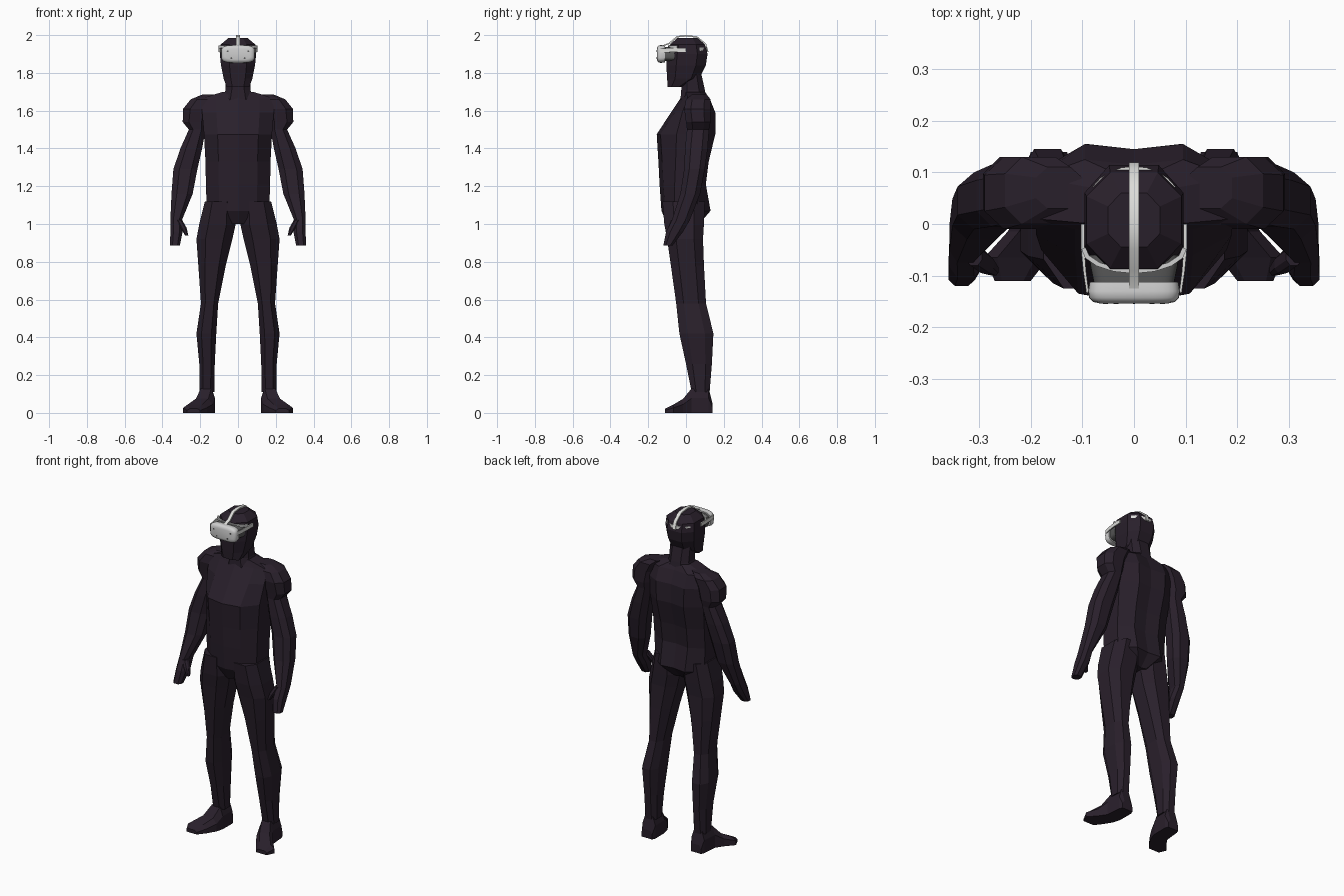
import bpy, bmesh, math
from mathutils import Vector

if "Cube" in bpy.data.objects:
    bpy.data.objects.remove(bpy.data.objects["Cube"])


def material(name, r, g, b):
    m = bpy.data.materials.new(name)
    m.use_nodes = True
    m.diffuse_color = (r, g, b, 1)
    m.node_tree.nodes["Principled BSDF"].inputs["Base Color"].default_value = (r, g, b, 1)
    return m


SUIT = material("dark plum", 0.022, 0.014, 0.024)
SHELL = material("light grey", 0.62, 0.62, 0.62)
STRAP = material("pale grey", 0.72, 0.72, 0.70)
PAD = material("dark grey", 0.10, 0.10, 0.10)


def loft(name, rings, mat, mirror=False, smooth=False):
    """Skin a row of point rings, closing both ends."""
    bm = bmesh.new()
    rows = [[bm.verts.new(p) for p in ring] for ring in rings]
    n = len(rows[0])
    for a, b in zip(rows, rows[1:]):
        for i in range(n):
            j = (i + 1) % n
            bm.faces.new((a[i], a[j], b[j], b[i]))
    bm.faces.new(rows[0])
    bm.faces.new(rows[-1])
    bmesh.ops.recalc_face_normals(bm, faces=bm.faces)
    mesh = bpy.data.meshes.new(name)
    bm.to_mesh(mesh)
    bm.free()
    mesh.materials.append(mat)
    ob = bpy.data.objects.new(name, mesh)
    bpy.context.collection.objects.link(ob)
    if mirror:
        ob.modifiers.new("Mirror", 'MIRROR').use_clip = False
    if smooth:
        bpy.context.view_layer.objects.active = ob
        bpy.ops.object.select_all(action='DESELECT')
        ob.select_set(True)
        bpy.ops.object.shade_smooth_by_angle(angle=math.radians(40))
    return ob


def octagon(z, x0, x1, y0, y1, c=0.5):
    """Chamfered box outline at height z."""
    cx, cy, rx, ry = (x0 + x1) / 2, (y0 + y1) / 2, (x1 - x0) / 2, (y1 - y0) / 2
    unit = [(1, c), (c, 1), (-c, 1), (-1, c), (-1, -c), (-c, -1), (c, -1), (1, -c)]
    return [(cx + u * rx, cy + v * ry, z) for u, v in unit]


# Torso: height, half width, front y, side front y, side back y, back y
def torso_ring(z, w, f, sf, sb, b):
    half = [(0, f), (w * .6, f + .02), (w, sf), (w, sb), (w * .5, b), (0, b - .01)]
    return [(x, y, z) for x, y in half] + [(-x, y, z) for x, y in half[-2:0:-1]]


loft("torso", [torso_ring(*r) for r in (
    (1.0, .06, -.10, -.06, .03, .07),
    (1.07, .165, -.13, -.06, .06, .13),
    (1.21, .17, -.14, -.06, .06, .105),
    (1.33, .172, -.146, -.055, .07, .12),
    (1.475, .18, -.155, -.05, .09, .155),
    (1.59, .19, -.08, -.02, .10, .155),
    (1.665, .19, -.03, .01, .09, .125),
    (1.70, .08, -.02, .0, .07, .10))], SUIT)

# Head and neck
loft("neck", [octagon(z, -w, w, f, b) for z, w, f, b in (
    (1.65, .085, -.03, .11), (1.71, .066, -.025, .10), (1.80, .066, -.02, .08))], SUIT)
loft("head", [octagon(z, -w, w, f, b) for z, w, f, b in (
    (1.725, .06, -.097, -.02), (1.77, .076, -.10, .07), (1.84, .09, -.104, .105),
    (1.90, .096, -.10, .114), (1.95, .092, -.085, .10), (1.985, .05, -.045, .06))], SUIT)

# Arms with shoulder caps, hands and thumbs
loft("arm", [octagon(*r) for r in (
    (1.685, .10, .19, .03, .11), (1.66, .12, .25, .0, .13), (1.61, .14, .29, -.01, .13),
    (1.54, .16, .293, .0, .13), (1.50, .172, .26, .005, .122), (1.40, .19, .305, -.005, .115),
    (1.29, .215, .342, -.01, .10), (1.16, .24, .352, -.03, .075), (1.02, .297, .358, -.075, .02),
    (.96, .293, .358, -.105, -.015), (.885, .308, .36, -.12, -.072))], SUIT, mirror=True)
loft("thumb", [octagon(*r) for r in (
    (1.02, .295, .325, -.08, -.04), (.98, .272, .305, -.095, -.06),
    (.94, .263, .28, -.10, -.078))], SUIT, mirror=True)

# Legs
loft("leg", [octagon(*r) for r in (
    (1.12, .02, .175, -.125, .10), (1.0, .012, .205, -.115, .095), (.92, .03, .22, -.10, .09),
    (.78, .065, .21, -.08, .095), (.58, .105, .196, -.052, .106), (.42, .115, .22, -.035, .145),
    (.26, .123, .205, .0, .137), (.11, .125, .205, .03, .125))], SUIT, mirror=True)


# Feet: heel to toe, turned outward
def foot_ring(y, x0, x1, h):
    q = (x1 - x0) * .2
    return [(x0, y, 0), (x1, y, 0), (x1, y, h * .6),
            (x1 - q, y, h), (x0 + q, y, h), (x0, y, h * .6)]


loft("foot", [foot_ring(*r) for r in (
    (.14, .13, .20, .05), (.12, .122, .207, .13), (.03, .123, .215, .13),
    (-.015, .135, .245, .075), (-.065, .165, .29, .045), (-.11, .20, .27, .022))],
    SUIT, mirror=True)


# Headset body: rounded outlines stacked from front to back
def rounded(y, hw, hh, zc=1.9, n=32, power=.5):
    pts = []
    for i in range(n):
        t = 2 * math.pi * i / n
        c, s = math.cos(t), math.sin(t)
        pts.append((hw * math.copysign(abs(c) ** power, c), y,
                    zc + hh * math.copysign(abs(s) ** power, s)))
    return pts


loft("visor", [rounded(*r) for r in (
    (-.154, .066, .028), (-.151, .079, .039), (-.143, .087, .046),
    (-.130, .089, .047), (-.112, .086, .044))], SHELL, smooth=True)
loft("face_pad", [rounded(*r) for r in (
    (-.114, .078, .037), (-.085, .084, .039), (-.06, .088, .040))], PAD, smooth=True)

# Small sensors on the visor front
for k, (x, z) in enumerate(((-.055, 1.915), (.055, 1.915), (-.035, 1.878), (.035, 1.878))):
    loft(f"sensor_{k + 1}", [[(x + p[0], y, z + p[2]) for p in rounded(0, .005, .005, 0, 12, 1)]
                             for y in (-.1555, -.150)], PAD)


# Straps: flat bands that follow a path on the head
def band(name, path, side, thick, mat, mirror=False):
    side, centre, rings = Vector(side), Vector((0, 0, 1.88)), []
    for p in map(Vector, path):
        out = p - centre
        out -= side * (out.dot(side) / side.length_squared)
        out = out.normalized() * thick
        rings.append([p - side, p + side, p + side + out, p - side + out])
    return loft(name, rings, mat, mirror, smooth=True)


band("top_strap", [(0, y, z) for y, z in (
    (-.125, 1.94), (-.085, 1.953), (-.045, 1.988), (0, 1.992), (.055, 1.987),
    (.10, 1.95), (.111, 1.91))], (.010, 0, 0), .008, STRAP)
band("side_strap", [(.088, -.13, 1.918), (.093, -.09, 1.92), (.096, -.05, 1.922),
                    (.096, 0, 1.922)], (0, 0, .011), .007, STRAP, mirror=True)

arc = [math.radians(a) for a in range(-60, 61, 15)]
band("back_strap", [(.088 * math.sin(a), .03 + .076 * math.cos(a), 1.925) for a in arc],
     (0, 0, .009), .006, STRAP)
# Curved rim that rests against the brow
band("brow_rim", [(.094 * math.sin(a * 1.5), -.045 - .042 * math.cos(a * 1.5), 1.938)
                  for a in arc], (0, 0, .006), .009, SHELL)
